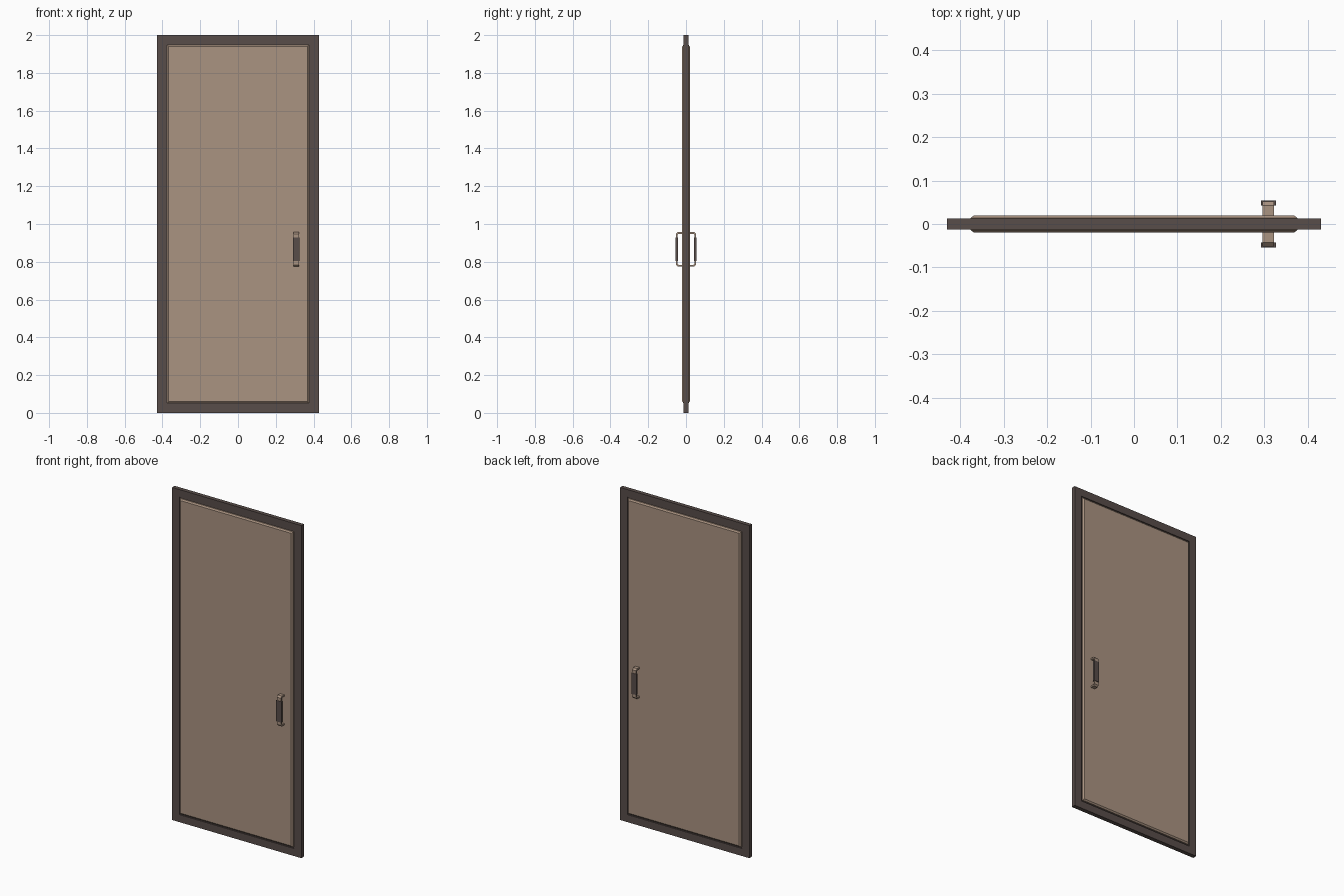
import bpy, bmesh

if "Cube" in bpy.data.objects:
    bpy.data.objects.remove(bpy.data.objects["Cube"])

def material(name, rgb):
    m = bpy.data.materials.new(name)
    m.diffuse_color = (*rgb, 1)
    m.use_nodes = True
    m.node_tree.nodes["Principled BSDF"].inputs["Base Color"].default_value = m.diffuse_color
    return m

DARK = material("dark brown", (0.098, 0.074, 0.067))
TAN = material("warm tan", (0.402, 0.292, 0.220))

def finish(name, bm, mat):
    bmesh.ops.recalc_face_normals(bm, faces=bm.faces)
    me = bpy.data.meshes.new(name)
    bm.to_mesh(me)
    bm.free()
    me.materials.append(mat)
    ob = bpy.data.objects.new(name, me)
    bpy.context.collection.objects.link(ob)
    return ob

def rect_loft(name, rings, mat, closed=False):
    """Skin rectangles given as (half width, half height, y), centred at z = 1."""
    bm = bmesh.new()
    loops = [[bm.verts.new((sx * w, y, 1 + sz * h))
              for sx, sz in ((-1, -1), (1, -1), (1, 1), (-1, 1))]
             for w, h, y in rings]
    pairs = list(zip(loops, loops[1:]))
    if closed:
        pairs.append((loops[-1], loops[0]))
    else:
        bm.faces.new(loops[0])
        bm.faces.new(loops[-1])
    for a, b in pairs:
        for i in range(4):
            j = (i + 1) % 4
            bm.faces.new((a[i], a[j], b[j], b[i]))
    return finish(name, bm, mat)

def extrude_profile(name, pts, x0, x1, mat):
    """Extrude a closed (y, z) outline along x."""
    bm = bmesh.new()
    face = bm.faces.new([bm.verts.new((x0, y, z)) for y, z in pts])
    geom = bmesh.ops.extrude_face_region(bm, geom=[face])["geom"]
    bmesh.ops.translate(bm, vec=(x1 - x0, 0, 0),
                        verts=[v for v in geom if isinstance(v, bmesh.types.BMVert)])
    return finish(name, bm, mat)

# Outer frame ring
rect_loft("door_frame", [(0.43, 1.0, -0.0125), (0.382, 0.955, -0.0125),
                         (0.382, 0.955, 0.0125), (0.43, 1.0, 0.0125)], DARK, closed=True)

# Thin core that forms the floor of the groove around the panel
rect_loft("groove_core", [(0.385, 0.958, -0.007), (0.385, 0.958, 0.007)], DARK)

# Raised panel with chamfered rims on both faces
rect_loft("door_panel", [(0.368, 0.94, -0.02), (0.376, 0.948, -0.0135),
                         (0.376, 0.948, 0.0135), (0.368, 0.94, 0.02)], TAN)

# Pull handles on both sides: bent bracket with a dark grip
MID = 0.866
upper_outer = [(0.018, 0.091), (0.043, 0.091), (0.052, 0.082)]
upper_inner = [(0.044, 0.078), (0.040, 0.082), (0.018, 0.082)]
half = upper_inner[::-1], upper_outer
outline = (upper_outer + [(y, -z) for y, z in upper_outer[::-1]]
           + [(y, -z) for y, z in upper_inner[::-1]] + upper_inner)
grip = [(0.042, 0.059), (0.0545, 0.059), (0.0545, -0.067), (0.042, -0.067)]
grip = [(y, z + 0.004) for y, z in grip]
for side, s in (("front", -1), ("back", 1)):
    extrude_profile(side + "_handle_bracket",
                    [(s * y, MID + z) for y, z in outline], 0.295, 0.322, TAN)
    extrude_profile(side + "_handle_grip",
                    [(s * y, MID + z) for y, z in grip], 0.292, 0.326, DARK)
